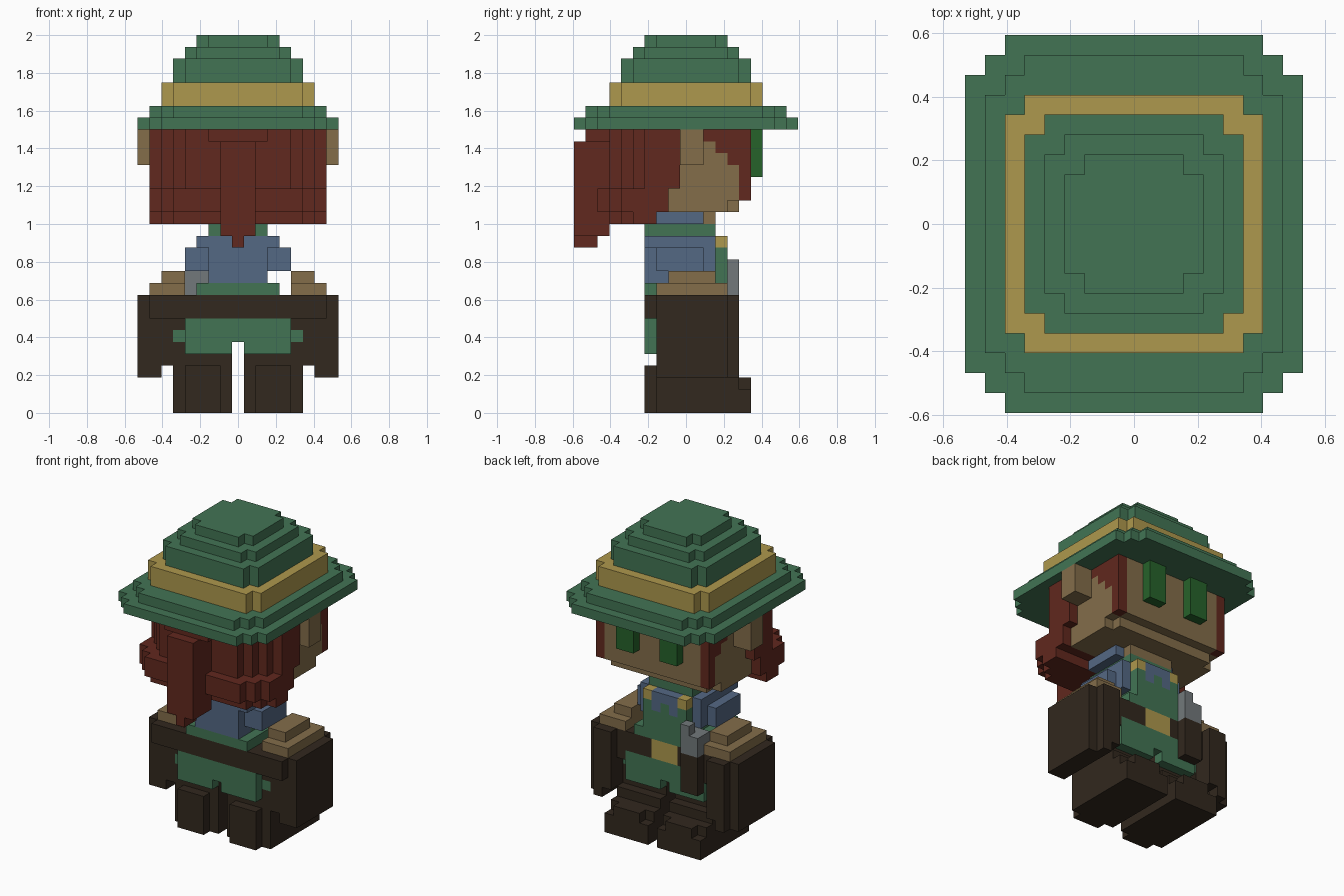
import bpy
import bmesh
from mathutils import Vector

VOXEL = 2 / 32
cells = {}    # grid cell -> part name
palette = {}  # part name -> colour name

COLOURS = {
    "hat green": "427454", "band gold": "AE984D", "hair red": "61281E",
    "skin tan": "836D4A", "cape blue": "546884", "leather brown": "32281E",
    "eye green": "26622A", "steel grey": "72797B",
}


def make_material(name, code):
    def linear(c):
        return c / 12.92 if c <= 0.04045 else ((c + 0.055) / 1.055) ** 2.4
    rgb = [linear(v / 255) for v in bytes.fromhex(code)]
    mat = bpy.data.materials.new(name)
    mat.use_nodes = True
    mat.diffuse_color = (*rgb, 1)
    shader = mat.node_tree.nodes["Principled BSDF"]
    shader.inputs["Base Color"].default_value = (*rgb, 1)
    shader.inputs["Roughness"].default_value = 0.9
    return mat


def fill(part, colour, xs, ys, zs):
    """Claim an inclusive block of cells for a part; later parts win."""
    palette[part] = colour
    for x in range(xs[0], xs[1] + 1):
        for y in range(ys[0], ys[1] + 1):
            for z in range(zs[0], zs[1] + 1):
                cells[x, y, z] = part


def pair(part, colour, xs, ys, zs):
    """Claim the same block on both sides of the body."""
    fill("left_" + part, colour, xs, ys, zs)
    fill("right_" + part, colour, (-xs[1], -xs[0]), ys, zs)


def slab(part, colour, x, y, zs):
    """Claim a block centred on the axis."""
    fill(part, colour, (-x, x), (-y, y), zs)


def build(part, material):
    """Skin the cells of a part with merged flat faces."""
    bm = bmesh.new()
    axes = [Vector(a) for a in ((1, 0, 0), (0, 1, 0), (0, 0, 1))]
    for cell in [c for c, p in cells.items() if p == part]:
        centre = Vector(cell) + axes[2] / 2
        for i in range(3):
            for sign in (-1, 1):
                n = axes[i] * sign
                if cells.get(tuple(int(v) for v in Vector(cell) + n)) == part:
                    continue
                u = axes[(i + 1) % 3] / 2
                v = axes[(i + 2) % 3] * sign / 2
                mid = centre + n / 2
                ring = (mid - u - v, mid + u - v, mid + u + v, mid - u + v)
                bm.faces.new([bm.verts.new(p * VOXEL) for p in ring])
    bmesh.ops.remove_doubles(bm, verts=bm.verts[:], dist=VOXEL / 100)
    bmesh.ops.dissolve_limit(bm, angle_limit=0.01, verts=bm.verts[:], edges=bm.edges[:])
    mesh = bpy.data.meshes.new(part)
    bm.to_mesh(mesh)
    bm.free()
    mesh.materials.append(material)
    bpy.context.collection.objects.link(bpy.data.objects.new(part, mesh))


if "Cube" in bpy.data.objects:
    bpy.data.objects.remove(bpy.data.objects["Cube"])

# Tunic skirt, open between the legs
slab("tunic_skirt", "hat green", 5, 2, (5, 6))
slab("tunic_skirt", "hat green", 4, 3, (5, 7))
for y in range(-3, 4):
    cells.pop((0, y, 5))

# Boots with rounded heels and toes, and legs
pair("boot", "leather brown", (1, 5), (-2, 4), (0, 2))
pair("boot", "leather brown", (2, 4), (-3, -3), (0, 3))
pair("boot", "leather brown", (1, 5), (5, 5), (0, 1))
pair("boot", "leather brown", (2, 4), (5, 5), (2, 2))
pair("boot", "leather brown", (1, 5), (-2, 3), (3, 3))
pair("boot", "leather brown", (1, 5), (-2, 2), (4, 5))

# Torso and belt
slab("belt", "leather brown", 4, 3, (8, 9))
fill("belt_buckle", "band gold", (-1, 1), (3, 3), (8, 9))
slab("tunic", "hat green", 3, 3, (10, 10))
slab("tunic", "hat green", 2, 3, (11, 14))
fill("tunic", "hat green", (-2, 2), (-3, 2), (15, 15))

# Cape, collar and shoulders
fill("cape", "cape blue", (-2, 2), (-3, -2), (11, 14))
pair("shoulder", "cape blue", (3, 3), (-2, 2), (12, 14))
pair("shoulder", "cape blue", (3, 3), (-3, -3), (14, 14))
pair("shoulder", "cape blue", (4, 4), (-2, 1), (12, 13))
fill("collar", "cape blue", (-3, 3), (-2, 1), (16, 16))
fill("neck", "skin tan", (-2, 2), (2, 2), (16, 16))
fill("neck", "skin tan", (-1, 1), (0, 1), (16, 16))
fill("collar_knot", "cape blue", (-1, 1), (3, 3), (13, 14))
cells[0, 3, 13] = "tunic"
pair("collar_clasp", "band gold", (2, 2), (3, 3), (14, 14))

# Arms with large gauntlets, clipped at the outer knuckles
pair("gauntlet", "leather brown", (8, 8), (-2, 3), (3, 9))
pair("gauntlet", "leather brown", (7, 7), (-2, 4), (3, 9))
pair("gauntlet", "leather brown", (6, 6), (-2, 4), (4, 9))
pair("gauntlet", "leather brown", (5, 5), (-2, 3), (7, 9))
pair("gauntlet", "leather brown", (5, 7), (-3, -3), (8, 9))
pair("arm", "skin tan", (5, 7), (-2, 3), (10, 10))
pair("arm", "skin tan", (5, 6), (-1, 2), (11, 11))

# Sheathed dagger on the belt
fill("dagger_sheath", "leather brown", (-4, -3), (4, 4), (6, 9))
fill("dagger_hilt", "steel grey", (-4, -3), (3, 4), (10, 11))
fill("dagger_hilt", "steel grey", (-3, -3), (4, 4), (12, 12))

# Head and face
fill("head", "skin tan", (-5, 5), (-4, 4), (17, 23))
fill("head", "skin tan", (-5, 5), (5, 5), (18, 23))

# Hair around the back, stepped toward the corners, fuller at the bottom
for half, back in ((7, -3), (6, -4), (5, -5), (4, -6)):
    fill("hair", "hair red", (-half, half), (back, -1), (19, 23))
for half, back in ((7, -5), (6, -6), (5, -7)):
    fill("hair", "hair red", (-half, half), (back, -2), (17, 18))
    fill("hair", "hair red", (-half, half), (back + 1, -3), (16, 16))
fill("hair", "hair red", (-2, 2), (-8, -7), (23, 23))
fill("ponytail", "hair red", (-1, 1), (-9, -7), (15, 22))
fill("ponytail", "hair red", (0, 0), (-9, -8), (14, 14))

# Side locks, cheeks and ears
pair("side_lock", "hair red", (6, 6), (2, 5), (18, 23))
for height, reach in ((18, 4), (19, 4), (20, 4), (21, 3), (22, 2), (23, 1)):
    pair("cheek", "skin tan", (6, 6), (0, reach), (height, height))
pair("cheek", "skin tan", (6, 6), (-1, -1), (17, 18))
pair("cheek", "skin tan", (6, 6), (0, 3), (17, 17))
pair("ear", "skin tan", (7, 8), (0, 1), (21, 23))
pair("eye", "eye green", (2, 3), (6, 6), (20, 23))

# Hat brim, band and stepped crown, with clipped corners
for half, depth in ((6, 9), (7, 8), (8, 7)):
    slab("hat_brim", "hat green", half, depth, (24, 24))
    slab("hat_brim", "hat green", half - 1, depth - 1, (25, 25))
for part, colour, half, zs in (
    ("hat_band", "band gold", 6, (26, 27)),
    ("hat_crown", "hat green", 5, (28, 29)),
    ("hat_crown", "hat green", 4, (30, 30)),
    ("hat_crown", "hat green", 3, (31, 31)),
):
    slab(part, colour, half, half - 1, zs)
    slab(part, colour, half - 1, half, zs)

materials = {name: make_material(name, code) for name, code in COLOURS.items()}
for part, colour in palette.items():
    build(part, materials[colour])
